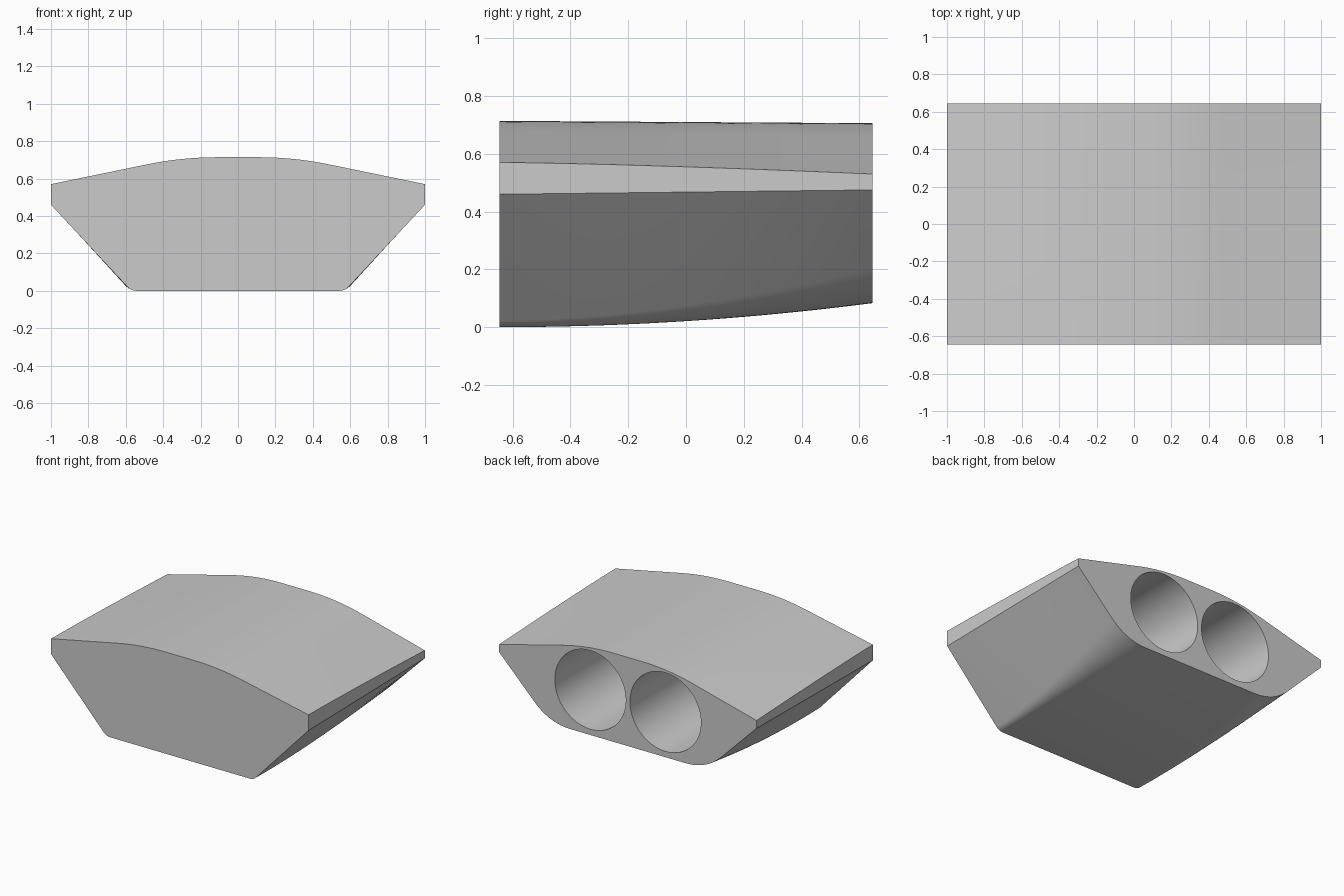
import bpy, bmesh, math
from mathutils import Vector

cube = bpy.data.objects.get("Cube")
if cube:
    bpy.data.objects.remove(cube, do_unlink=True)

grey = bpy.data.materials.new("light_grey")
grey.use_nodes = True
colour = (0.6, 0.6, 0.6, 1)
grey.diffuse_color = colour
grey.node_tree.nodes["Principled BSDF"].inputs["Base Color"].default_value = colour

HALF = 0.645      # half length
STATIONS = 32
ARC = 12


def mix(a, b, t):
    return a + (b - a) * t


def fillet(before, corner, after, size):
    """Round a corner with a curve tangent to both neighbouring edges."""
    a = corner + (before - corner).normalized() * size
    b = corner + (after - corner).normalized() * size
    return [a.lerp(corner, k / ARC).lerp(corner.lerp(b, k / ARC), k / ARC)
            for k in range(ARC + 1)]


def section(t):
    """Closed cross-section; t runs from the front (0) to the back (1)."""
    ease = t ** 1.4
    floor = 0.083 * t * t
    roof = mix(0.714, 0.706, t)
    bottom = Vector((0, floor))
    chine = Vector((mix(0.572, 0.61, t), floor))
    side_low = Vector((1, mix(0.46, 0.475, t)))
    side_high = Vector((1, mix(0.57, 0.53, ease)))
    shoulder = Vector((mix(0.30, 0.31, t), roof))
    top = Vector((0, roof))
    half = fillet(bottom, chine, side_low, mix(0.03, 0.165, t ** 1.6))
    half += [side_low, side_high]
    half += fillet(side_high, shoulder, top, mix(0.19, 0.2, t))
    return half + [Vector((-p.x, p.y)) for p in reversed(half)]


# Lofted hull with flat end faces
bm = bmesh.new()
rings = []
for i in range(STATIONS + 1):
    t = i / STATIONS
    y = mix(-HALF, HALF, t)
    rings.append([bm.verts.new((p.x, y, p.y)) for p in section(t)])
for r0, r1 in zip(rings, rings[1:]):
    n = len(r0)
    for j in range(n):
        k = (j + 1) % n
        bm.faces.new((r0[j], r0[k], r1[k], r1[j]))
bm.faces.new(rings[0])
bm.faces.new(rings[-1])
bmesh.ops.recalc_face_normals(bm, faces=bm.faces)
mesh = bpy.data.meshes.new("hull")
bm.to_mesh(mesh)
bm.free()
hull = bpy.data.objects.new("hull", mesh)
bpy.context.collection.objects.link(hull)
mesh.materials.append(grey)

# Twin round bores cut into the back
DEPTH = 1.0
for side in (-1, 1):
    bpy.ops.mesh.primitive_cylinder_add(
        vertices=96, radius=0.276, depth=DEPTH + 0.1,
        location=(side * 0.292, HALF + 0.05 - DEPTH / 2, 0.4),
        rotation=(math.pi / 2, 0, 0))
    cutter = bpy.context.object
    cutter.name = "bore_cutter"
    cutter.hide_render = True
    cutter.data.materials.append(grey)
    cut = hull.modifiers.new("bore", "BOOLEAN")
    cut.operation = "DIFFERENCE"
    cut.solver = "EXACT"
    cut.object = cutter
    bpy.ops.object.select_all(action="DESELECT")
    hull.select_set(True)
    bpy.context.view_layer.objects.active = hull
    bpy.ops.object.modifier_apply(modifier=cut.name)
    bpy.data.objects.remove(cutter, do_unlink=True)

bpy.ops.object.shade_smooth_by_angle(angle=math.radians(30))
